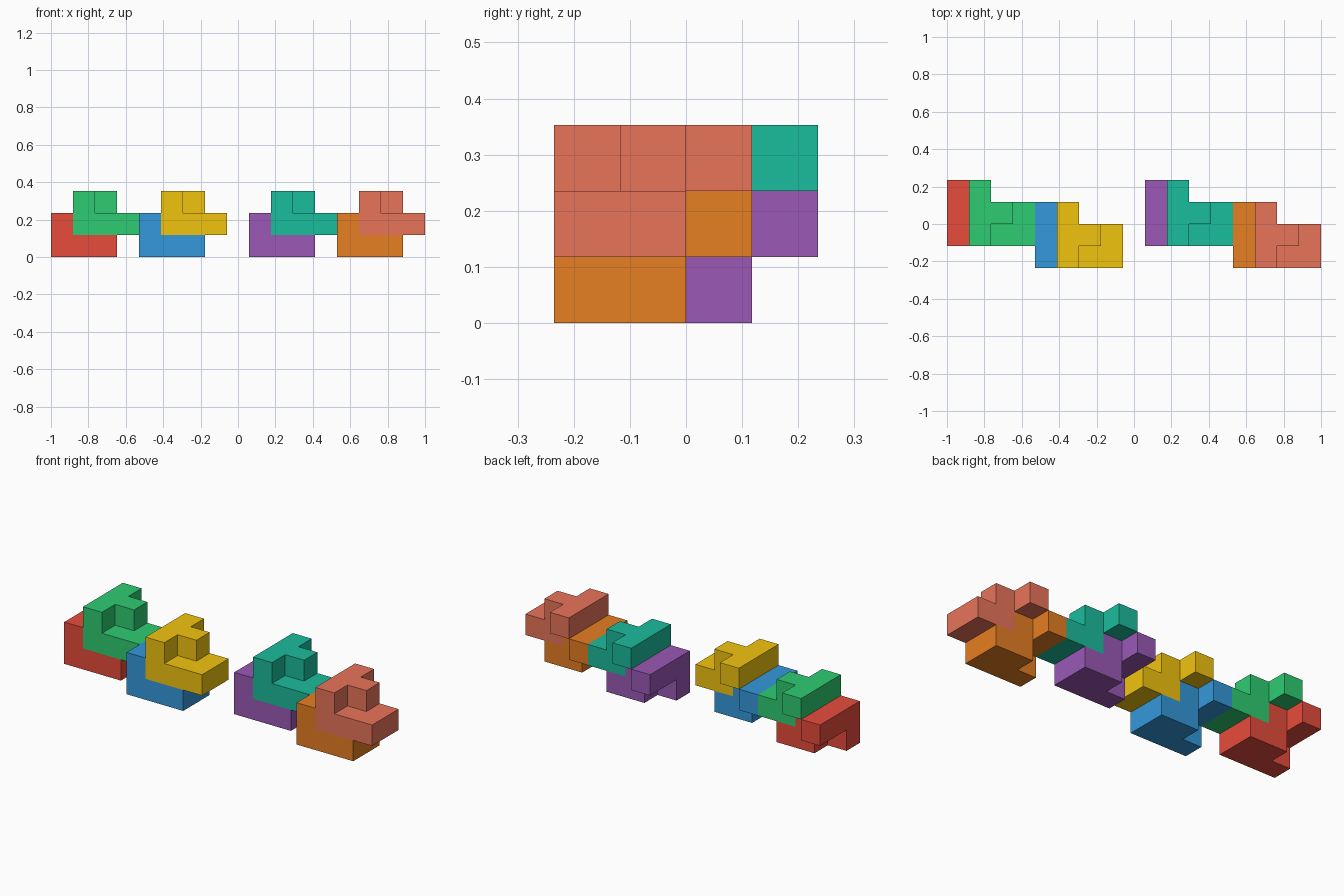
import bpy, bmesh
from mathutils import Vector

if "Cube" in bpy.data.objects:
    bpy.data.objects.remove(bpy.data.objects["Cube"])

U = 2 / 17  # edge length of one cube cell

# The nine cells of one interlocking piece, as (x, y, z)
CELLS = {(0, -1, 0), (1, -1, 0), (2, -1, 0), (1, 0, 0), (2, 0, 0),
         (0, -1, 1), (0, 0, 1), (0, 1, 1), (1, 0, 1)}


def linear(hex_code):
    """Hex display colour to linear RGBA."""
    rgb = [int(hex_code[i:i + 2], 16) / 255 for i in (0, 2, 4)]
    return (*[((c + 0.055) / 1.055) ** 2.4 for c in rgb], 1)


def make_piece(name, offset, color):
    """Outer skin of the joined cells, with flat areas merged into single faces."""
    bm = bmesh.new()
    for cell in CELLS:
        for axis in range(3):
            for sign in (-1, 1):
                step = [0, 0, 0]
                step[axis] = sign
                if tuple(c + s for c, s in zip(cell, step)) in CELLS:
                    continue
                a, b = Vector((0, 0, 0)), Vector((0, 0, 0))
                a[(axis + 1) % 3] = b[(axis + 2) % 3] = 0.5
                mid = Vector(cell) + Vector((0.5, 0.5, 0.5)) + Vector(step) / 2
                corners = [mid - a - b, mid + a - b, mid + a + b, mid - a + b]
                if sign < 0:
                    corners.reverse()
                bm.faces.new([bm.verts.new(p) for p in corners])
    bmesh.ops.remove_doubles(bm, verts=bm.verts, dist=0.001)
    bmesh.ops.dissolve_limit(bm, angle_limit=0.01, verts=bm.verts, edges=bm.edges)
    bmesh.ops.translate(bm, verts=bm.verts, vec=Vector(offset) + Vector((-8.5, 0, 0)))
    bmesh.ops.scale(bm, verts=bm.verts, vec=(U, U, U))
    mesh = bpy.data.meshes.new(name)
    bm.to_mesh(mesh)
    bm.free()
    mat = bpy.data.materials.new(name + "_paint")
    mat.diffuse_color = linear(color)
    mat.use_nodes = True
    mat.node_tree.nodes["Principled BSDF"].inputs["Base Color"].default_value = mat.diffuse_color
    mesh.materials.append(mat)
    bpy.context.collection.objects.link(bpy.data.objects.new(name, mesh))


# Two groups of four pieces, nine cells apart
PIECES = [("red", "e74c3c"), ("green", "2ecc71"), ("blue", "3498db"), ("yellow", "f1c40f"),
          ("purple", "9b59b6"), ("teal", "1abc9c"), ("orange", "e67e22"), ("salmon", "e8745a")]
STEPS = [(0, 0, 0), (1, 0, 1), (4, -1, 0), (5, -1, 1)]
for i, (name, color) in enumerate(PIECES):
    x, y, z = STEPS[i % 4]
    make_piece(name + "_piece", (x + 9 * (i // 4), y, z), color)
